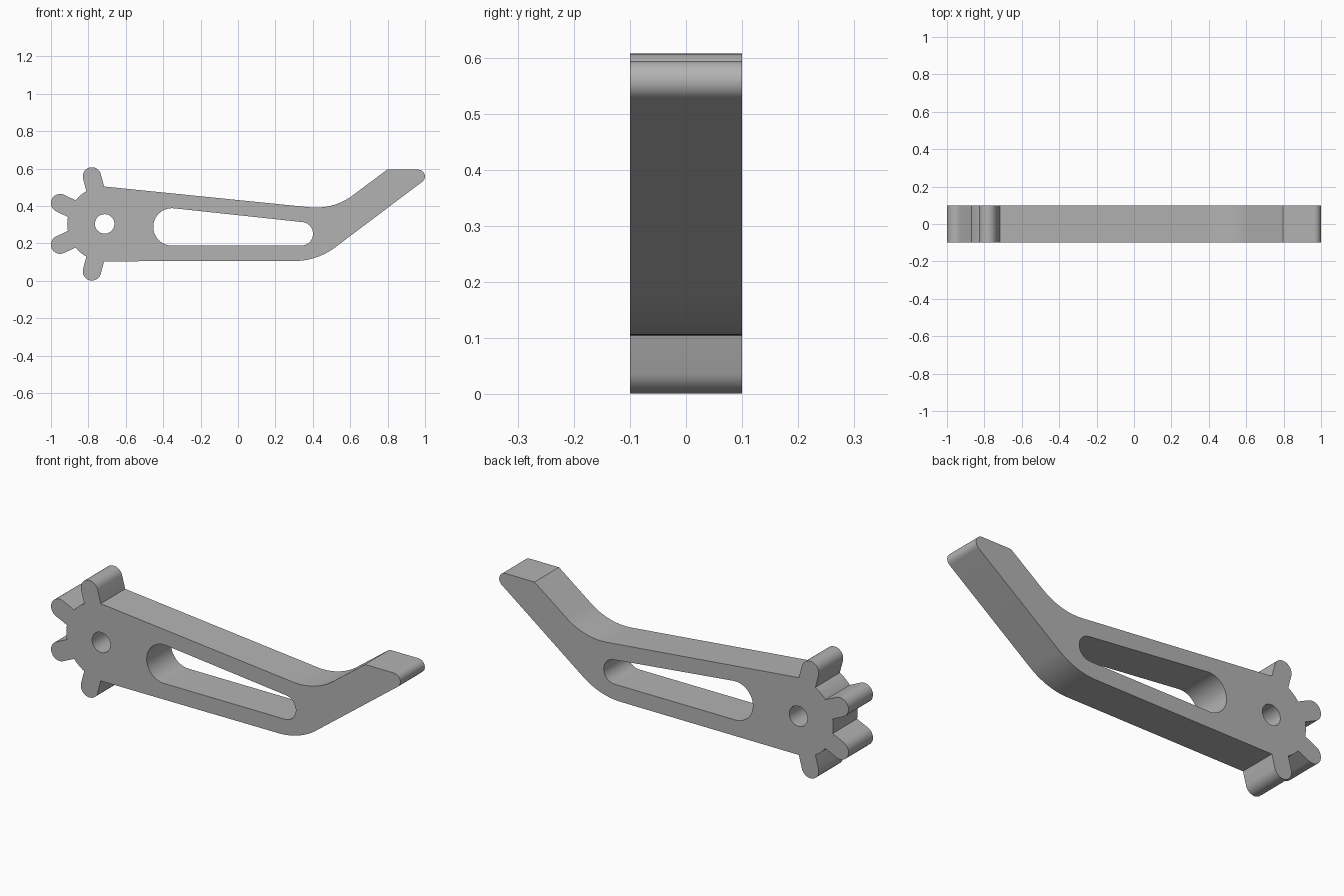
import bpy, bmesh
from math import radians, degrees, asin, atan2, cos, sin, tan, pi
from mathutils import Vector

cube = bpy.data.objects.get("Cube")
if cube:
    bpy.data.objects.remove(cube, do_unlink=True)

HUB = Vector((-0.713, 0.304))
ROOT_R, TOOTH_R, TOOTH_HALF = 0.2, 0.263, 0.049
HALF_DEPTH = 0.1


def arc(center, radius, start, end, steps=16):
    """Points along an arc, angles in degrees."""
    angles = [radians(start + (end - start) * i / steps) for i in range(steps + 1)]
    return [Vector(center) + radius * Vector((cos(a), sin(a))) for a in angles]


def fillet(before, corner, after, radius, steps=20):
    """Round a corner between two straight edges."""
    before, corner, after = Vector(before), Vector(corner), Vector(after)
    u, v = (before - corner).normalized(), (after - corner).normalized()
    half = u.angle(v) / 2
    center = corner + (u + v).normalized() * radius / sin(half)
    reach = radius / tan(half)
    p, q = corner + u * reach - center, corner + v * reach - center
    a, b = atan2(p.y, p.x), atan2(q.y, q.x)
    turn = (b - a + pi) % (2 * pi) - pi
    return arc(center, radius, degrees(a), degrees(a + turn), steps)


# Toothed hub, from the top tooth round to the bottom one
outline = []
spread = degrees(asin(TOOTH_HALF / ROOT_R))
for angle in (105, 155, 205, 255):
    direction = Vector((cos(radians(angle)), sin(radians(angle))))
    outline += arc(HUB, ROOT_R, angle - spread, angle - spread, 1)[:1]
    outline += arc(HUB + direction * TOOTH_R, TOOTH_HALF, angle - 90, angle + 90)
    if angle < 255:
        outline += arc(HUB, ROOT_R, angle + spread, angle + 50 - spread, 6)[:-1]
    else:
        outline += arc(HUB, ROOT_R, angle + spread, angle + spread, 1)[:1]

# Bent arm: lower bend, rounded tip, tip heel, upper bend
hub_bottom, hub_top = outline[-1], outline[0]
lower_bend, tip = (0.423, 0.106), (1.071, 0.594)
heel, upper_bend = (0.797, 0.594), (0.511, 0.38)
outline += fillet(hub_bottom, lower_bend, tip, 0.36)
outline += fillet(lower_bend, tip, heel, 0.036)
outline.append(Vector(heel))
outline += fillet(heel, upper_bend, hub_top, 0.33)

# Round pivot hole and tapered slot
pivot = arc(HUB, 0.052, 0, 360, 40)[:-1]
slot = arc((-0.353, 0.288), 0.1, 84, 270, 28) + arc((0.338, 0.251), 0.063, -90, 84, 28)

# Flat profile extruded to full thickness
curve = bpy.data.curves.new("lever_arm", 'CURVE')
curve.dimensions = '2D'
curve.fill_mode = 'BOTH'
curve.extrude = HALF_DEPTH
for loop in (outline, pivot, slot):
    spline = curve.splines.new('POLY')
    spline.points.add(len(loop) - 1)
    for point, co in zip(spline.points, loop):
        point.co = (co.x, co.y, 0, 1)
    spline.use_cyclic_u = True

lever = bpy.data.objects.new("lever_arm", curve)
bpy.context.collection.objects.link(lever)
lever.rotation_euler.x = pi / 2
bpy.ops.object.select_all(action='DESELECT')
lever.select_set(True)
bpy.context.view_layer.objects.active = lever
bpy.ops.object.convert(target='MESH')
lever = bpy.context.object
bpy.ops.object.transform_apply(location=False, rotation=True, scale=False)

# Weld the caps to the walls
bm = bmesh.new()
bm.from_mesh(lever.data)
bmesh.ops.remove_doubles(bm, verts=bm.verts, dist=0.0002)
bmesh.ops.recalc_face_normals(bm, faces=bm.faces)
bm.to_mesh(lever.data)
bm.free()
bpy.ops.object.shade_smooth_by_angle(angle=radians(30))

# Plain grey finish
grey = bpy.data.materials.new("light_grey")
grey.use_nodes = True
grey.diffuse_color = (0.45, 0.45, 0.45, 1)
grey.node_tree.nodes["Principled BSDF"].inputs["Base Color"].default_value = (0.45, 0.45, 0.45, 1)
lever.data.materials.clear()
lever.data.materials.append(grey)
